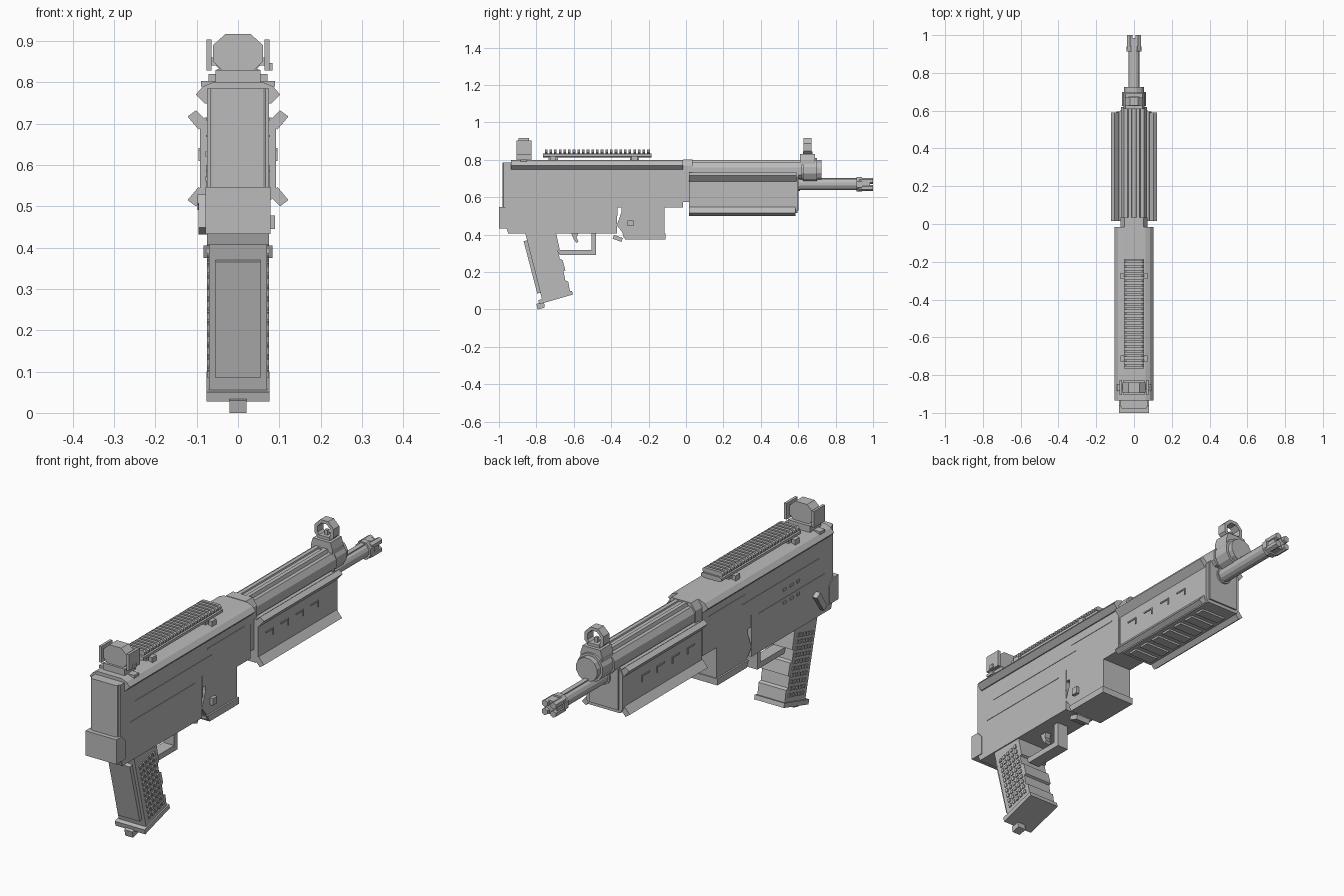
import bpy, bmesh, math
from mathutils import Vector

grey = bpy.data.materials.new("plain_grey")
grey.diffuse_color = (0.5, 0.5, 0.5, 1)


def obj(name, solids, mirror=False):
    """Join prisms (axis, outline, low, high) into one object, optionally mirrored in x."""
    bm = bmesh.new()
    for axis, pts, lo, hi in solids:
        def place(p, t):
            if axis == 'x':
                return (t, p[0], p[1])
            if axis == 'y':
                return (p[0], t, p[1])
            return (p[0], p[1], t)
        a = [bm.verts.new(place(p, lo)) for p in pts]
        b = [bm.verts.new(place(p, hi)) for p in pts]
        bm.faces.new(a)
        bm.faces.new(b[::-1])
        for i in range(len(pts)):
            j = (i + 1) % len(pts)
            bm.faces.new((a[j], a[i], b[i], b[j]))
    if mirror:
        dup = bmesh.ops.duplicate(bm, geom=bm.verts[:] + bm.edges[:] + bm.faces[:])
        for v in dup["geom"]:
            if isinstance(v, bmesh.types.BMVert):
                v.co.x = -v.co.x
    bmesh.ops.recalc_face_normals(bm, faces=bm.faces[:])
    me = bpy.data.meshes.new(name)
    bm.to_mesh(me)
    bm.free()
    me.materials.append(grey)
    o = bpy.data.objects.new(name, me)
    bpy.context.collection.objects.link(o)
    return o


def box(x0, x1, y0, y1, z0, z1):
    return ('x', [(y0, z0), (y1, z0), (y1, z1), (y0, z1)], x0, x1)


def sym(half):
    """Complete a right-hand x/z half outline."""
    return half + [(-x, z) for x, z in reversed(half)]


def ngon(cx, cz, r, n, turn=0.5):
    return [(cx + r * math.cos(2 * math.pi * (i + turn) / n),
             cz + r * math.sin(2 * math.pi * (i + turn) / n)) for i in range(n)]


def tilted(cy, cz, ly, lz, ang):
    """Rotated rectangle in the y/z plane."""
    c, s = math.cos(ang), math.sin(ang)
    return [(cy + a * ly / 2 * c - b * lz / 2 * s, cz + a * ly / 2 * s + b * lz / 2 * c)
            for a, b in ((-1, -1), (1, -1), (1, 1), (-1, 1))]


# Receiver with magazine well and the notch behind it
body = [(-.965, .785), (-.965, .45), (-.95, .406), (-.37, .406), (-.37, .545), (-.345, .545),
        (-.345, .52), (-.37, .45), (-.335, .405), (-.335, .385), (-.115, .385), (-.115, .545),
        (-.015, .545), (-.015, .785)]
obj("receiver", [('x', body, -.075, .075)])
obj("magazine_well_flange", [('x', [(-.34, .405), (-.325, .375), (-.11, .375), (-.11, .405)], -.083, .083)])
obj("magazine_catch", [('x', tilted(-.365, .38, .05, .022, -.35), -.035, .035)])
obj("receiver_top", [('y', sym([(.085, .78), (.085, .79), (.06, .8)]), -.935, -.015)])
obj("receiver_side_rail", [('y', [(.07, .79), (.085, .79), (.102, .77), (.08, .748), (.07, .748)],
                            -.935, -.015)], True)
obj("side_panel_lines", [box(.074, .077, -.9, -.42, .583, .587), box(.074, .077, -.86, -.3, .668, .672),
                         box(.074, .077, -.33, -.06, .708, .712), box(.074, .077, -.37, -.366, .5, .6)], True)
obj("bolt_catch", [box(.07, .09, -.312, -.28, .445, .477)])
obj("selector_lever", [('x', tilted(-.86, .475, .03, .085, -.6), -.095, -.07),
                       ('x', tilted(-.835, .51, .03, .025, -.6), -.098, -.07)])
obj("left_pins", [box(-.079, -.07, -.72 + .05 * i, -.7 + .05 * i, z, z + .012)
                  for i in range(3) for z in (.56, .62)])

# Butt
obj("butt_pad", [('z', [(-.068, -.96), (-.068, -.975), (-.06, -.98), (.06, -.98), (.068, -.975), (.068, -.96)],
                  .545, .785)])
obj("butt_block", [('x', [(-1, .433), (-.935, .433), (-.935, .52), (-.96, .547), (-1, .547)], -.079, .079)])

# Pistol grip: finger steps at the front, studs on the sides
grip = [(-.86, .41), (-.77, .055), (-.62, .095), (-.63, .15), (-.645, .155), (-.655, .205), (-.645, .21),
        (-.66, .265), (-.675, .27), (-.685, .315), (-.675, .32), (-.695, .41)]
obj("grip", [('x', grip, -.07, .07)])
obj("grip_backstrap", [('x', [(-.868, .365), (-.85, .37), (-.775, .09), (-.795, .085)], -.055, .055)])
ang = math.radians(14.5)
down = Vector((math.sin(ang), -math.cos(ang)))
across = Vector((math.cos(ang), math.sin(ang)))
studs = []
for r in range(10):
    for c in range(5):
        p = Vector((-.765, .36)) + down * (r * .029) + across * ((c - 2) * .025)
        studs.append(('x', tilted(p.x, p.y, .014, .016, ang), .069, .075))
obj("grip_studs", studs, True)
obj("grip_base", [('x', [(-.79, .05), (-.61, .1), (-.605, .08), (-.785, .028)], -.076, .076)])
obj("grip_base_nub", [('x', [(-.8, .03), (-.76, .042), (-.755, .01), (-.793, 0)], -.02, .02)])

# Trigger and guard
obj("trigger_guard", [('x', [(-.69, .318), (-.505, .318), (-.505, .41), (-.48, .41), (-.48, .292),
                             (-.675, .292)], -.028, .028)])
obj("trigger", [('x', [(-.615, .41), (-.575, .41), (-.585, .385), (-.575, .365), (-.585, .355),
                       (-.6, .375)], -.014, .014)])

# Accessory rail with teeth on two mounts
obj("accessory_rail", [('y', sym([(.04, .812), (.052, .818), (.052, .83), (.04, .834)]), -.765, -.185)] +
    [('y', sym([(.045, .832), (.052, .838), (.052, .848), (.042, .855)]), y, y + .014)
     for y in [-.755 + i * .0249 for i in range(23)]])
obj("rail_mounts", [box(-.045, .045, y, y + .05, .795, .815) for y in (-.735, -.3)] +
    [box(s * .062 - .009, s * .062 + .009, y + .008, y + .04, .795, .82) for y in (-.735, -.3) for s in (-1, 1)])

# Rear sight drum between two wings
obj("rear_sight_base", [box(-.055, .055, -.905, -.825, .795, .83),
                        box(-.09, .09, -.885, -.85, .79, .803)])
obj("rear_sight_drum", [('y', sym([(.035, .825), (.06, .85), (.06, .89), (.03, .917)]), -.895, -.84)])
obj("rear_sight_wings", [box(.064, .076, -.905, -.825, .828, .903), box(.05, .066, -.88, -.85, .84, .86)], True)
obj("rear_sight_knob", [box(.074, .083, -.877, -.857, .828, .847)])

# Lower handguard with flared edge strips, dashes and bottom slats
obj("handguard_joint", [box(-.07, .07, -.02, .02, .575, .73)])
obj("lower_handguard", [('y', sym([(.08, .515), (.092, .535), (.092, .695), (.08, .715)]), .015, .595)])
obj("flared_strips", [('y', [(.122, .717), (.102, .732), (.075, .705), (.095, .685)], .015, .59),
                      ('y', [(.122, .515), (.102, .5), (.075, .527), (.095, .547)], .015, .585)], True)
obj("handguard_dashes", [box(.09, .096, y, y + .055, .635, .641) for y in [.07 + i * .11 for i in range(4)]] +
    [box(.09, .096, y + .05, y + .055, .61, .641) for y in [.07 + i * .11 for i in range(4)]], True)
obj("bottom_slats", [box(-.06, .06, y, y + .045, .506, .516) for y in [.04 + i * .075 for i in range(7)]])
obj("handguard_front_cap", [box(-.075, .075, .585, .602, .53, .72)])

# Upper handguard and its rounded end
upper = [(.05, .70), (.068, .72), (.068, .76), (.052, .785), (.035, .785), (.03, .8), (.012, .8), (.01, .794)]
obj("upper_handguard", [('y', sym(upper), -.015, .62)])
obj("handguard_shoulder", [('y', sym([(.072, .70), (.072, .77), (.05, .802)]), -.015, .035)])
obj("handguard_end", [('y', ngon(0, .745, .055, 12), .6, .725),
                      ('y', ngon(0, .745, .066, 12), .625, .7)])

# Barrel and lobed muzzle
obj("barrel", [('y', ngon(0, .67, .031, 12), .59, .93), box(-.011, .011, .59, .92, .69, .703)])
obj("barrel_collar", [('y', ngon(0, .67, .038, 12), .595, .61)])
lobes = [('y', ngon(.031 * math.cos(a), .669 + .027 * math.sin(a), .016, 6), .925, 1.0)
         for a in [math.radians(45 + 90 * i) for i in range(4)]]
obj("muzzle", [('y', ngon(0, .669, .042, 8), .912, .94), ('y', ngon(0, .669, .034, 8), .93, .985)] + lobes)

# Front sight ring with post
obj("front_sight_base", [('y', sym([(.055, .775), (.055, .8), (.045, .832)]), .61, .69),
                         box(-.03, .03, .625, .675, .825, .845)])
outer, inner = ngon(0, .868, .052, 8), ngon(0, .868, .036, 8)
obj("front_sight_ring", [('y', [outer[i], outer[(i + 1) % 8], inner[(i + 1) % 8], inner[i]], .628, .67)
                         for i in range(8)])
obj("front_sight_post", [box(-.007, .007, .642, .656, .83, .868)])
